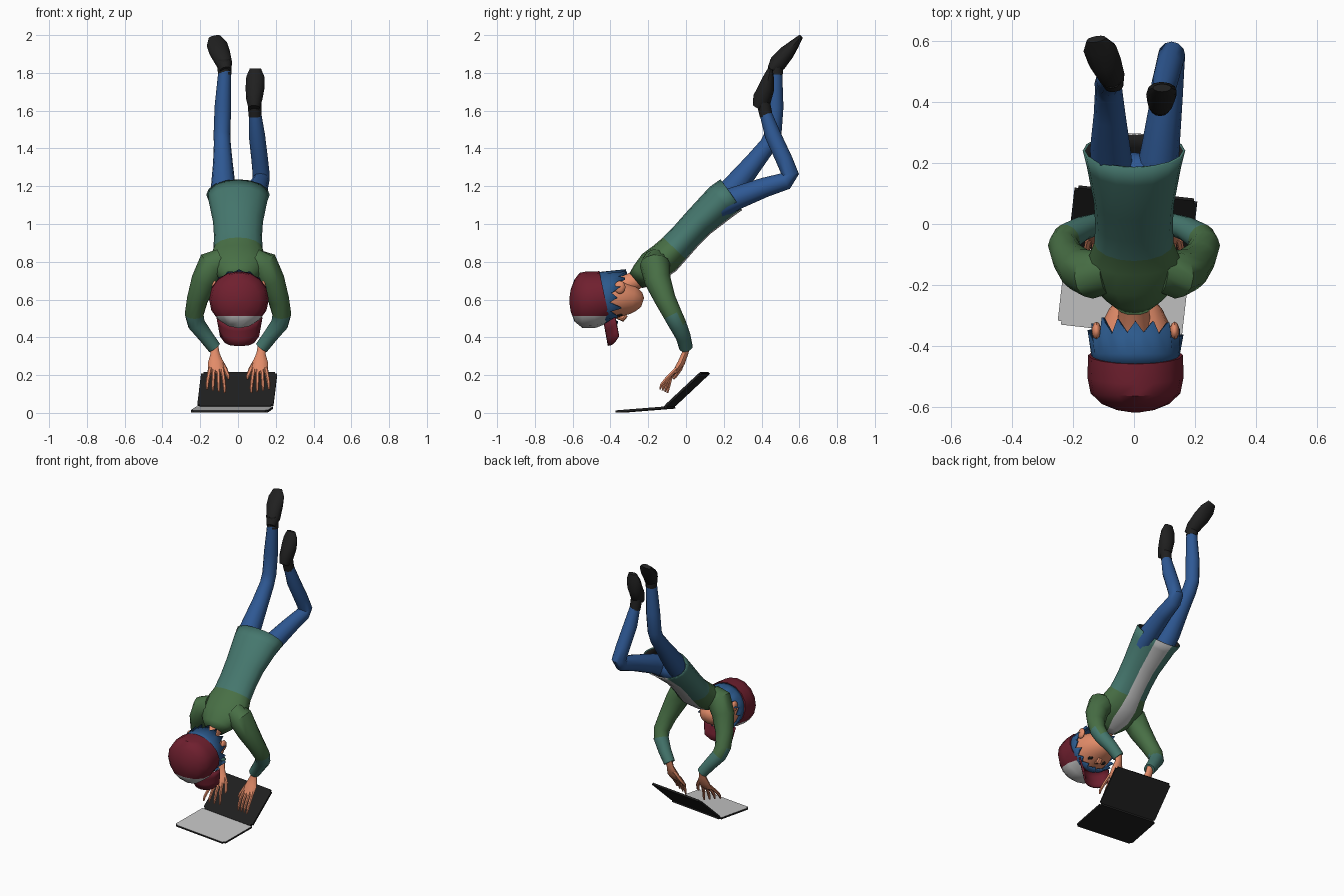
import bpy, bmesh, math, random
from mathutils import Vector, Matrix

if "Cube" in bpy.data.objects:
    bpy.data.objects.remove(bpy.data.objects["Cube"])
random.seed(4)

def mat(name, r, g, b):
    m = bpy.data.materials.new(name)
    m.diffuse_color = (r, g, b, 1)
    m.use_nodes = True
    m.node_tree.nodes["Principled BSDF"].inputs["Base Color"].default_value = m.diffuse_color
    return m

TEAL = mat("teal_cloth", .06, .185, .155)
GREEN = mat("green_cloth", .065, .16, .06)
WHITE = mat("light_grey", .56, .56, .56)
BLACK = mat("black", .014, .014, .014)
SKIN = mat("skin", .76, .26, .14)
JEANS = mat("jeans_blue", .028, .1, .3)
HAIR = mat("hair_blue", .025, .1, .26)
RED = mat("dark_red", .16, .014, .028)

def finish(name, bm, mats, rule=None, normals=True):
    if normals:
        bmesh.ops.recalc_face_normals(bm, faces=bm.faces)
    if rule:
        for f in bm.faces:
            f.material_index = rule(f.calc_center_median(), f.normal)
    me = bpy.data.meshes.new(name)
    bm.to_mesh(me)
    bm.free()
    for m in mats:
        me.materials.append(m)
    ob = bpy.data.objects.new(name, me)
    bpy.context.collection.objects.link(ob)
    return ob

def loft(name, pts, mats, sides=12, rule=None, caps=True, cut=None):
    """Elliptical rings (x, y, z, width radius, depth radius) joined along a path."""
    bm = bmesh.new()
    P = [Vector(p[:3]) for p in pts]
    rings = []
    for i, p in enumerate(pts):
        t = (P[min(i + 1, len(P) - 1)] - P[max(i - 1, 0)]).normalized()
        u = (Vector((1, 0, 0)) - t * t.x).normalized()
        v = t.cross(u)
        ru, rv = p[3], p[-1]
        rings.append([bm.verts.new(P[i] + u * ru * math.cos(a) + v * rv * math.sin(a))
                      for a in (math.tau * k / sides for k in range(sides))])
    for A, B in zip(rings, rings[1:]):
        for k in range(sides):
            j = (k + 1) % sides
            bm.faces.new((A[k], A[j], B[j], B[k]))
    if caps:
        bm.faces.new(rings[0])
        bm.faces.new(rings[-1])
    if cut:
        bmesh.ops.bisect_plane(bm, geom=bm.verts[:] + bm.edges[:] + bm.faces[:],
                               plane_co=cut[0], plane_no=cut[1])
    return finish(name, bm, mats, rule)

def ball(name, loc, scale, m):
    bm = bmesh.new()
    bmesh.ops.create_uvsphere(bm, u_segments=10, v_segments=6, radius=1,
                              matrix=Matrix.Translation(loc) @ Matrix.Diagonal((*scale, 1)))
    return finish(name, bm, [m])

# jacket: open hem, dark lining, shirt strip down the front
def jacket_rule(c, n):
    if abs(c.x) < .033 and c.z - .9 * c.y < .92:
        return 2
    return 1 if c.y + c.z < .8 else 0

jacket = loft("jacket", [
    (0, .24, 1.155, .168, .10), (0, .19, 1.12, .155, .10), (0, .07, 1.01, .132, .086),
    (0, .0, .935, .127, .083), (0, -.06, .87, .13, .085), (0, -.11, .82, .15, .09),
    (0, -.18, .77, .155, .088), (0, -.235, .725, .10, .068), (0, -.265, .70, .062, .052)],
    [TEAL, GREEN, WHITE, BLACK], 16, jacket_rule, caps=False)
sol = jacket.modifiers.new("lining", 'SOLIDIFY')
sol.thickness = .008
sol.offset = -1
sol.material_offset = 3
sol.material_offset_rim = 0

# neck and head
loft("neck", [(0, -.2, .75, .055), (0, -.27, .70, .05), (0, -.36, .655, .055)], [SKIN])
loft("head", [(.005, -.46, .60, .14, .125), (.005, -.39, .605, .132, .112),
              (.005, -.335, .605, .115, .095), (.005, -.28, .60, .088, .078),
              (.005, -.245, .59, .06, .05), (.005, -.23, .585, .03, .025)], [SKIN], 14)
loft("nose", [(.005, -.37, .51, .01), (.005, -.335, .50, .018), (.005, -.32, .52, .015)], [SKIN], 8)

# cap with light front panel
loft("cap", [(.005, -.43, .615, .155, .138), (.005, -.50, .60, .158, .151),
             (.005, -.555, .595, .147, .147), (.005, -.59, .595, .11, .112),
             (.005, -.61, .595, .06, .06), (.005, -.617, .595, .015, .015)],
     [RED, WHITE], 16, lambda c, n: int(c.z < .512),
     cut=((0, 0, .512), (0, 0, 1)))

# cap visor: curved sheet pointing down
bm = bmesh.new()
rows = []
for j in range(4):
    row = []
    for i in range(9):
        s = i / 4 - 1
        top = .47 + .035 * s * s
        bottom = .355 + .05 * s ** 4
        z = top + (bottom - top) * j / 3
        row.append(bm.verts.new((.008 + .122 * s * (1 - .05 * j), -.435 + .055 * s * s + .007 * j, z)))
    rows.append(row)
for A, B in zip(rows, rows[1:]):
    for i in range(8):
        bm.faces.new((A[i], A[i + 1], B[i + 1], B[i]))
visor = finish("cap_visor", bm, [RED])
visor.modifiers.new("thick", 'SOLIDIFY').thickness = .01

# spiky hair ring below the cap edge
bm = bmesh.new()
n = 32
base, mid, tip = [], [], []
for k in range(n):
    a = math.tau * k / n
    back = max(0, math.sin(a))
    spike = k % 2 == 0
    y = (-.355 + .05 * back + random.uniform(-.015, .015)) if spike else -.405 + .05 * back
    f = 1.1 if spike else 1.0
    for ring, yy, g in ((base, -.46, .99), (mid, -.425, 1.02), (tip, y, f)):
        ring.append(bm.verts.new((.005 + .143 * g * math.cos(a), yy, .61 + .137 * g * math.sin(a))))
for A, B in ((base, mid), (mid, tip)):
    for k in range(n):
        j = (k + 1) % n
        bm.faces.new((A[k], A[j], B[j], B[k]))
hair = finish("hair", bm, [HAIR])
hair.modifiers.new("thick", 'SOLIDIFY').thickness = .015

# mirrored parts: arms, hands, ears, eyes
for s, side in ((-1, "left"), (1, "right")):
    loft("sleeve_" + side, [
        (s * .09, -.16, .80, .07), (s * .135, -.165, .785, .08), (s * .178, -.15, .70, .07),
        (s * .215, -.11, .60, .056), (s * .232, -.07, .52, .05), (s * .22, -.045, .47, .047),
        (s * .17, -.015, .405, .04), (s * .125, .0, .345, .036)],
        [TEAL, GREEN], 12, lambda c, n: int(c.z > .5))
    loft("palm_" + side, [
        (s * .13, .005, .365, .024, .02), (s * .122, -.005, .315, .024, .018),
        (s * .118, -.025, .265, .042, .02), (s * .116, -.052, .225, .042, .015),
        (s * .116, -.062, .212, .034, .01)], [SKIN], 10)
    for i in range(4):
        d = i - 1.5
        loft(f"finger_{side}_{i + 1}", [
            (s * (.116 + .021 * d), -.05, .235, .011),
            (s * (.117 + .027 * d), -.09 - .006 * d, .185, .0105),
            (s * (.117 + .031 * d), -.112 - .012 * d, .14 + .006 * d, .009),
            (s * (.117 + .031 * d), -.118 - .013 * d, .115 + .006 * d, .005)], [SKIN], 6)
    loft("thumb_" + side, [(s * .10, -.012, .285, .014), (s * .07, -.03, .235, .013),
                           (s * .052, -.055, .195, .01), (s * .05, -.066, .178, .005)], [SKIN], 6)
    ball("ear_" + side, (.005 + s * .128, -.35, .665), (.016, .03, .035), SKIN)
    ball("eye_" + side, (.005 + s * .052, -.355, .518), (.014, .02, .008), BLACK)

# trousers: one straight and one bent leg
ball("trouser_seat", (0, .16, 1.085), (.13, .075, .075), JEANS)
loft("straight_leg", [
    (-.07, .15, 1.08, .07), (-.078, .25, 1.19, .066), (-.08, .36, 1.325, .052),
    (-.083, .435, 1.42, .045), (-.085, .462, 1.48, .044), (-.08, .472, 1.62, .044),
    (-.07, .475, 1.81, .034)], [JEANS])
loft("bent_leg", [
    (.075, .16, 1.09, .07), (.088, .26, 1.135, .062), (.108, .42, 1.195, .052),
    (.12, .53, 1.228, .046), (.123, .553, 1.26, .045), (.115, .52, 1.34, .044),
    (.10, .46, 1.47, .043), (.09, .42, 1.59, .032)], [JEANS])

# shoes with ankles
loft("ankle_straight", [(-.07, .476, 1.79, .036), (-.075, .48, 1.87, .036)], [BLACK])
loft("shoe_straight", [
    (-.065, .448, 1.815, .03, .022), (-.073, .485, 1.85, .043, .046), (-.097, .535, 1.908, .055, .04),
    (-.112, .575, 1.953, .055, .026), (-.124, .606, 1.99, .032, .013)], [BLACK])
loft("ankle_bent", [(.09, .425, 1.57, .034), (.087, .408, 1.65, .036)], [BLACK])
loft("shoe_bent", [
    (.085, .375, 1.615, .03, .025), (.086, .402, 1.66, .043, .05), (.09, .425, 1.72, .05, .043),
    (.092, .438, 1.78, .048, .028), (.092, .446, 1.822, .03, .013)], [BLACK])

# laptop: base with light top, and tilted screen
def slab(name, size, loc, tilt, mats, rule=None):
    bm = bmesh.new()
    bmesh.ops.create_cube(bm, size=1, matrix=Matrix.Translation(loc)
                          @ Matrix.Rotation(math.radians(-6.5), 4, 'Z')
                          @ Matrix.Rotation(math.radians(tilt), 4, 'X')
                          @ Matrix.Diagonal((*size, 1)))
    bmesh.ops.bevel(bm, geom=[e for e in bm.edges if e.calc_length() < .03], offset=.012,
                    segments=2, affect='EDGES')
    return finish(name, bm, mats, rule)

slab("laptop_base", (.41, .275, .012), (-.032, -.215, .018), 4.5, [BLACK, WHITE],
     lambda c, n: int(n.z > .8))
slab("laptop_screen", (.405, .265, .012), (-.004, .005, .122), 43, [BLACK])

bpy.ops.object.select_all(action='SELECT')
bpy.context.view_layer.objects.active = jacket
bpy.ops.object.shade_smooth_by_angle(angle=math.radians(40))
